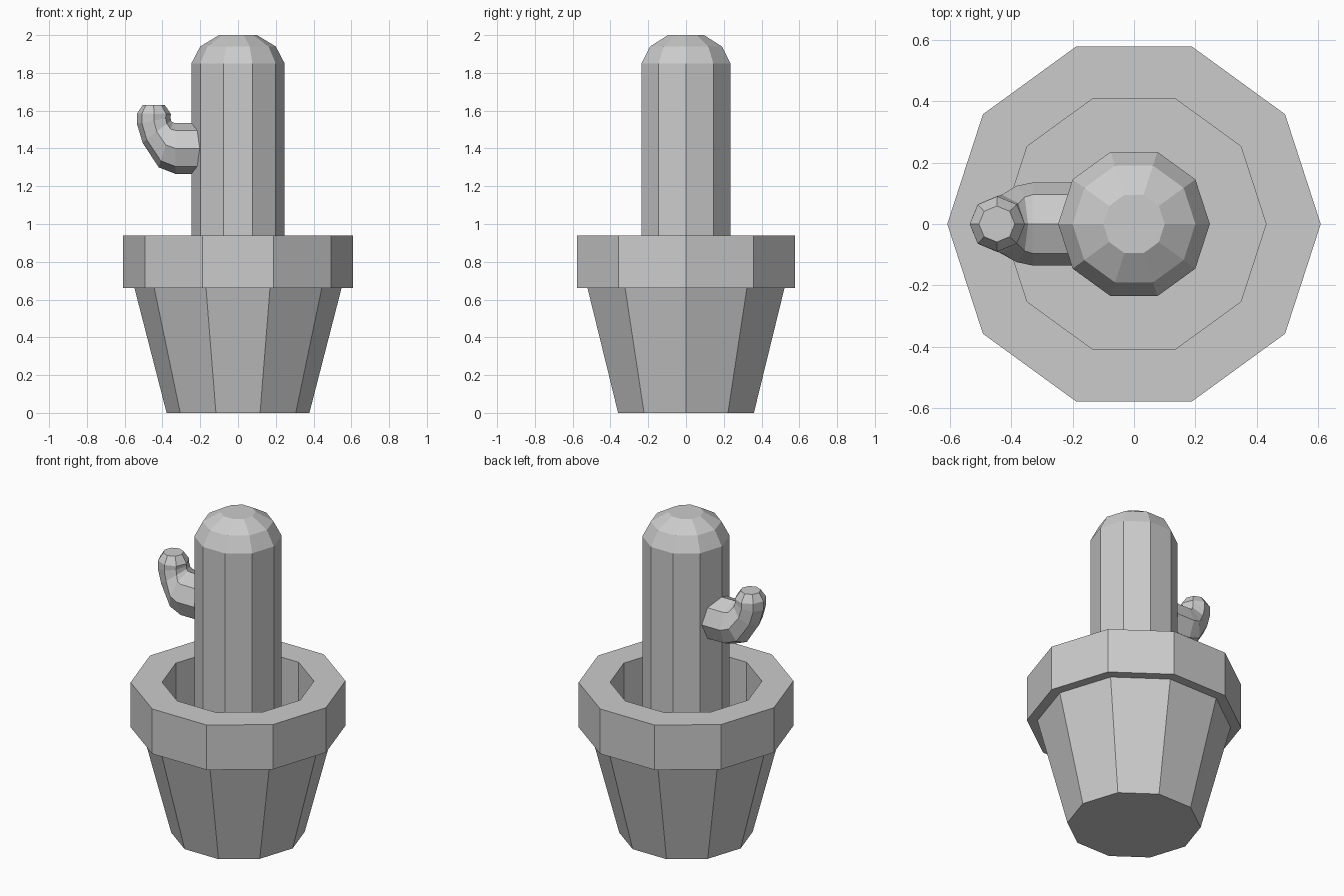
import bpy, bmesh
from math import cos, sin, pi
from mathutils import Vector

if "Cube" in bpy.data.objects:
    bpy.data.objects.remove(bpy.data.objects["Cube"])


def loft(name, rings, cap_start=True, cap_end=True):
    """Skin a list of vertex rings with flat quads and cap the ends."""
    bm = bmesh.new()
    loops = [[bm.verts.new(p) for p in ring] for ring in rings]
    n = len(loops[0])
    for a, b in zip(loops, loops[1:]):
        for i in range(n):
            j = (i + 1) % n
            bm.faces.new((a[i], a[j], b[j], b[i]))
    if cap_start:
        bm.faces.new(loops[0][::-1])
    if cap_end:
        bm.faces.new(loops[-1])
    bmesh.ops.recalc_face_normals(bm, faces=bm.faces)
    mesh = bpy.data.meshes.new(name)
    bm.to_mesh(mesh)
    bm.free()
    obj = bpy.data.objects.new(name, mesh)
    bpy.context.collection.objects.link(obj)
    return obj


def turned(name, profile, sides=10):
    """Lathe a (radius, z) profile around the z axis."""
    return loft(name, [[(r * cos(2 * pi * i / sides), r * sin(2 * pi * i / sides), z)
                        for i in range(sides)] for r, z in profile])


# Pot: tapered body, overhanging rim, straight-sided hollow with a floor
turned("pot", [(0.378, 0), (0.548, 0.66), (0.608, 0.66), (0.608, 0.94),
               (0.43, 0.94), (0.43, 0.5)])

# Cactus trunk with a faceted dome
turned("cactus_trunk", [(0.247, 0.49), (0.247, 1.85), (0.2, 1.94), (0.1, 2.0)])

# Cactus arm: each section is given by its outer and inner bend points (x, z)
sections = [((-0.17, 1.265), (-0.17, 1.535)),
            ((-0.33, 1.265), (-0.33, 1.535)),
            ((-0.42, 1.30), (-0.345, 1.537)),
            ((-0.505, 1.43), (-0.355, 1.548)),
            ((-0.535, 1.53), (-0.357, 1.565)),
            ((-0.535, 1.585), (-0.355, 1.582)),
            ((-0.505, 1.63), (-0.388, 1.63))]
rings = []
for (ox, oz), (ix, iz) in sections:
    outer, inner = Vector((ox, 0, oz)), Vector((ix, 0, iz))
    centre, arm = (outer + inner) / 2, (outer - inner) / 2
    side = Vector((0, arm.length, 0))
    rings.append([centre + arm * cos(i * pi / 4) + side * sin(i * pi / 4) for i in range(8)])
loft("cactus_arm", rings)
